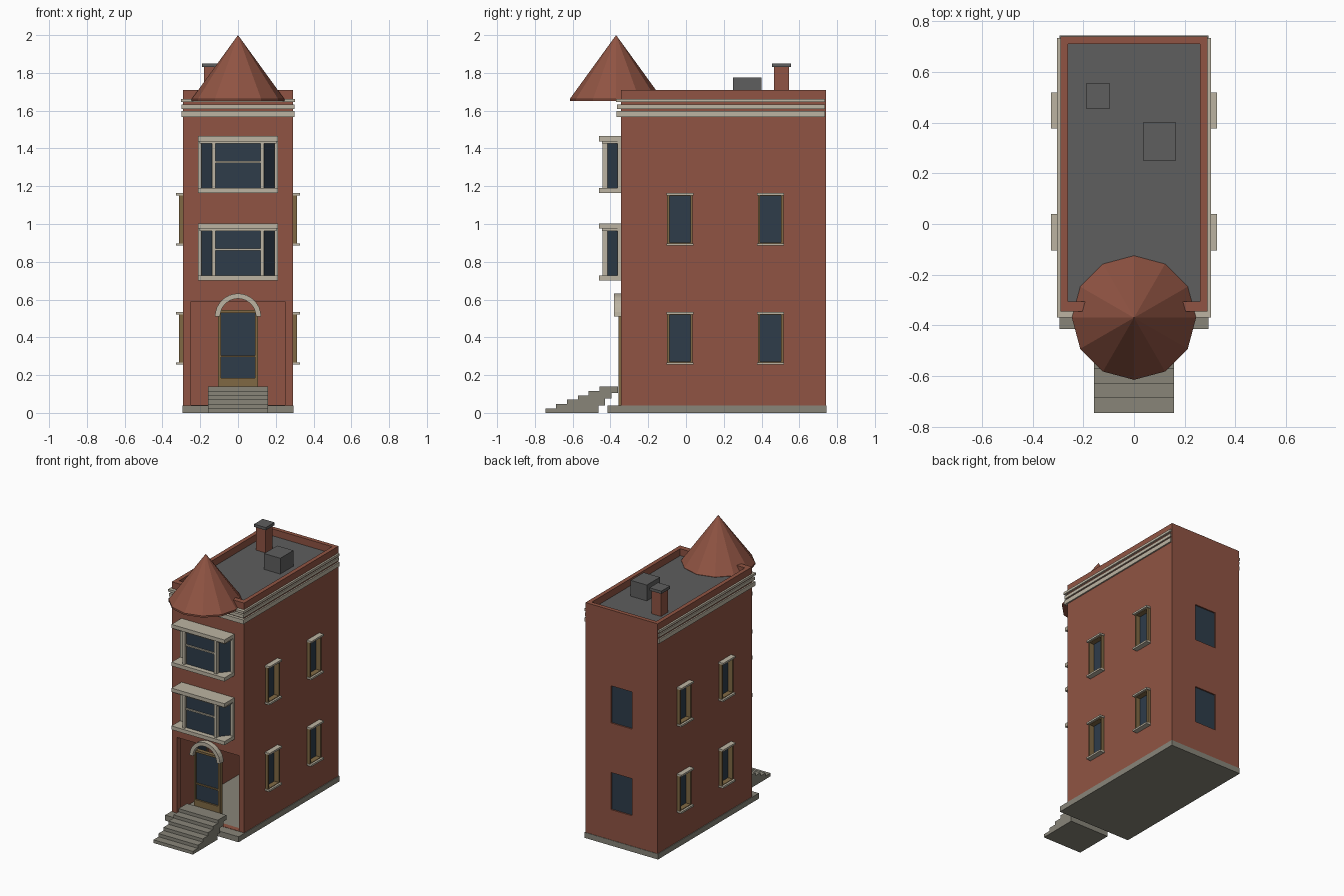
import bpy, bmesh, math

if "Cube" in bpy.data.objects:
    bpy.data.objects.remove(bpy.data.objects["Cube"])

def mat(name, r, g, b):
    lin = lambda c: ((c / 255 + 0.055) / 1.055) ** 2.4 if c > 10 else c / 255 / 12.92
    m = bpy.data.materials.new(name)
    m.diffuse_color = (lin(r), lin(g), lin(b), 1)
    m.use_nodes = True
    m.node_tree.nodes["Principled BSDF"].inputs["Base Color"].default_value = m.diffuse_color
    return m

BRICK = mat("brick red", 144, 84, 67)
TRIM = mat("pale stone trim", 188, 180, 162)
STONE = mat("grey stone", 136, 133, 121)
ROOF = mat("roof grey", 94, 94, 94)
GLASS = mat("dark glass", 46, 60, 74)
WOOD = mat("wood tan", 128, 105, 68)

def finish(name, bm, material):
    bmesh.ops.recalc_face_normals(bm, faces=bm.faces[:])
    me = bpy.data.meshes.new(name)
    bm.to_mesh(me)
    bm.free()
    if material:
        me.materials.append(material)
    ob = bpy.data.objects.new(name, me)
    bpy.context.collection.objects.link(ob)
    return ob

def boxes(name, material, *specs):
    """One object made of boxes given as (x0, x1, y0, y1, z0, z1)."""
    bm = bmesh.new()
    for x0, x1, y0, y1, z0, z1 in specs:
        vs = bmesh.ops.create_cube(bm, size=1)["verts"]
        for v in vs:
            v.co = ((x0 + x1) / 2 + v.co.x * (x1 - x0),
                    (y0 + y1) / 2 + v.co.y * (y1 - y0),
                    (z0 + z1) / 2 + v.co.z * (z1 - z0))
    return finish(name, bm, material)

def prism(name, material, pts, a, b, place):
    """Extrude a 2D outline from a to b; place maps (u, v, depth) to xyz."""
    bm = bmesh.new()
    lo = [bm.verts.new(place(u, v, a)) for u, v in pts]
    hi = [bm.verts.new(place(u, v, b)) for u, v in pts]
    bm.faces.new(lo)
    bm.faces.new(hi)
    n = len(pts)
    for i in range(n):
        bm.faces.new((lo[i], lo[(i + 1) % n], hi[(i + 1) % n], hi[i]))
    return finish(name, bm, material)

W, YF, YB, TOP, T = 0.29, -0.345, 0.74, 1.71, 0.03
WIN_Z = [(0.26, 0.53), (0.89, 1.16)]
WIN_Y = [(-0.10, 0.035), (0.38, 0.515)]

# Hollow brick shell with window and entrance openings
holes = [(-0.5, 0.5, y0 + .005, y1 - .005, z0 + .005, z1 - .005)
         for y0, y1 in WIN_Y for z0, z1 in WIN_Z]
holes += [(-0.085, 0.085, 0.6, 0.9, z0, z1) for z0, z1 in WIN_Z]
holes.append((-0.25, 0.25, -0.6, -0.2, 0.042, 0.59))
cutter = boxes("opening_cutter", None, *holes)
cutter.hide_render = True
cutter.hide_viewport = True
cutter.display_type = 'WIRE'
for name, spec in {
    "left_wall": (-W, -W + T, YF, YB, 0.04, TOP),
    "right_wall": (W - T, W, YF, YB, 0.04, TOP),
    "front_wall": (-W + T, W - T, YF, YF + 0.04, 0.04, TOP),
    "back_wall": (-W + T, W - T, YB - T, YB, 0.04, TOP)}.items():
    mod = boxes(name, BRICK, spec).modifiers.new("openings", 'BOOLEAN')
    mod.operation = 'DIFFERENCE'
    mod.solver = 'EXACT'
    mod.object = cutter

# Plinth and roof
boxes("plinth", STONE, (-0.295, 0.295, -0.415, 0.743, 0, 0.04))
boxes("roof_deck", ROOF, (-W + T, W - T, YF + 0.04, YB - T, 1.62, 1.66))
boxes("roof_hatch", ROOF, (0.035, 0.165, 0.25, 0.40, 1.655, 1.775))
boxes("chimney", BRICK, (-0.18, -0.105, 0.465, 0.545, 1.655, 1.83))
boxes("chimney_cap", ROOF, (-0.19, -0.095, 0.455, 0.555, 1.83, 1.85))

# Cornice bands on front and sides
for i, (z0, z1, p) in enumerate([(1.567, 1.598, .010), (1.61, 1.632, .008), (1.645, 1.662, .013)]):
    o, f = W + p, YF - 0.012 - p
    boxes(f"cornice_band_{i + 1}", TRIM, (-o, o, f, YF, z0, z1),
          (-o, -W, YF, 0.735, z0, z1), (W, o, YF, 0.735, z0, z1))

# Twelve-sided turret roof with a thin rim
bm = bmesh.new()
ring = [[bm.verts.new((0.245 * math.cos(k * math.pi / 6), -0.37 + 0.245 * math.sin(k * math.pi / 6), z))
         for k in range(12)] for z in (1.65, 1.662)]
apex = bm.verts.new((0, -0.37, 2.0))
bm.faces.new(ring[0])
for k in range(12):
    j = (k + 1) % 12
    bm.faces.new((ring[0][k], ring[0][j], ring[1][j], ring[1][k]))
    bm.faces.new((ring[1][k], ring[1][j], apex))
finish("turret_roof", bm, BRICK)

# Side windows, both sides
for s, side in ((-1, "left"), (1, "right")):
    for c, (y0, y1) in enumerate(WIN_Y):
        for r, (z0, z1) in enumerate(WIN_Z):
            tag = f"{side}_window_{r + 1}_{c + 1}"
            def span(a, b):
                return tuple(sorted((s * a, s * b)))
            f, t = span(0.262, 0.312), 0.012
            boxes(tag + "_frame", WOOD, (*f, y0, y0 + t, z0, z1), (*f, y1 - t, y1, z0, z1),
                  (*f, y0 + t, y1 - t, z0, z0 + t), (*f, y0 + t, y1 - t, z1 - t, z1))
            boxes(tag + "_glass", GLASS, (*span(0.268, 0.275), y0 + t, y1 - t, z0 + t, z1 - t))
            q = span(0.285, 0.327)
            boxes(tag + "_sill_lintel", TRIM, (*q, y0 - .004, y1 + .004, z0 - .005, z0 + .008),
                  (*q, y0 - .004, y1 + .004, z1 - .008, z1 + .005))

# Back windows, slightly recessed
for i, (z0, z1) in enumerate(WIN_Z):
    boxes(f"back_window_{i + 1}", GLASS, (-0.085, 0.085, 0.722, 0.73, z0, z1))

# Bay windows: angled glass between straight sill and head slabs
for i, z in enumerate((0.70, 1.163)):
    a, b = z + 0.027, z + 0.275
    prism(f"bay_glass_{i + 1}", GLASS,
          [(-0.2, YF + .005), (-0.13, -0.425), (0.13, -0.425), (0.2, YF + .005)],
          a, b, lambda u, v, d: (u, v, d))
    boxes(f"bay_slabs_{i + 1}", TRIM, (-0.213, 0.213, -0.46, YF, z, a),
          (-0.213, 0.213, -0.46, YF, b, z + 0.302),
          (-0.205, 0.205, -0.445, YF, b - 0.012, b))
    posts = [(-0.12, 0.12, -0.435, -0.42, z + 0.161, z + 0.171)]
    for s in (-1, 1):
        for x, y0, y1 in ((0.128, -0.442, -0.415), (0.202, -0.362, YF)):
            posts.append((s * x - .010, s * x + .010, y0, y1, a, b))
    boxes(f"bay_posts_{i + 1}", TRIM, *posts)

# Front door
d0, d1 = -0.358, -0.328
boxes("door_frame", WOOD, (-0.105, -0.09, d0, d1, 0.04, 0.545), (0.09, 0.105, d0, d1, 0.04, 0.545),
      (-0.09, 0.09, d0, d1, 0.04, 0.185), (-0.09, 0.09, d0, d1, 0.53, 0.545),
      (-0.09, 0.09, d0 + .004, d1, 0.295, 0.305))
boxes("door_glass", GLASS, (-0.09, 0.09, -0.346, -0.338, 0.185, 0.53))

# Arched door surround
N = 16
arc = [(r * math.cos(k * math.pi / N), 0.51 + r * math.sin(k * math.pi / N))
       for r, ks in ((0.122, range(N + 1)), (0.095, range(N, -1, -1))) for k in ks]
prism("door_arch", TRIM, arc, -0.382, YF + .005, lambda u, v, d: (u, d, v))

# Front steps with a stepped underside
n, run, rise = 6, 0.0575, 0.14 / 6
prof = []
for i in range(n):
    y = -0.745 + run * i
    prof += [(y, rise * i), (y, rise * (i + 1))]
prof += [(-0.36, 0.14), (-0.36, 0.105), (-0.395, 0.105), (-0.395, 0.075),
         (-0.43, 0.075), (-0.43, 0.04), (-0.462, 0.04), (-0.462, 0)]
prism("front_steps", STONE, prof, -0.158, 0.158, lambda u, v, d: (d, u, v))
